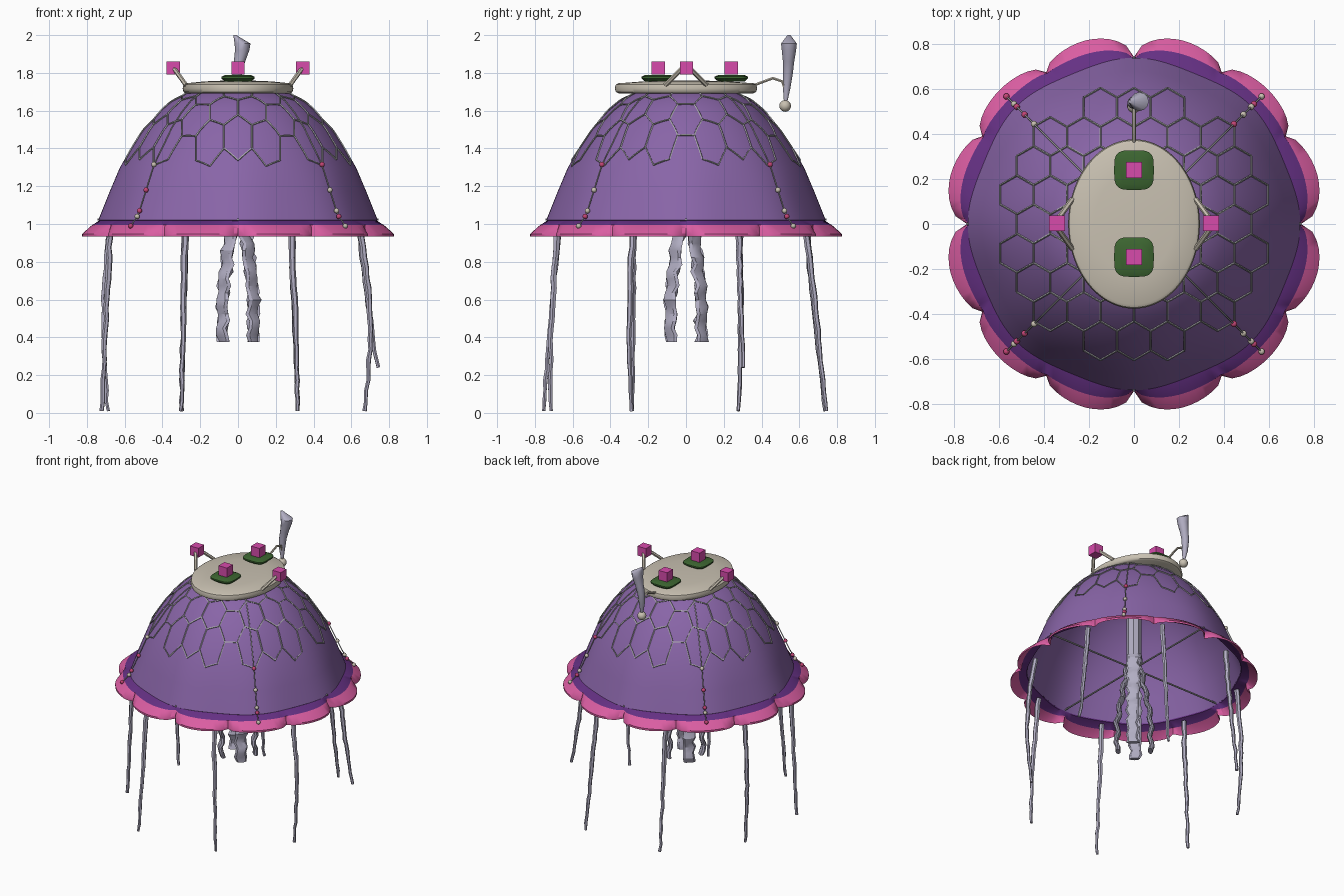
import bpy, bmesh, math, random
from math import sin, cos, pi, hypot
from mathutils import Vector

random.seed(4)
if "Cube" in bpy.data.objects:
    bpy.data.objects.remove(bpy.data.objects["Cube"], do_unlink=True)


def material(name, rgb):
    m = bpy.data.materials.new(name)
    m.use_nodes = True
    m.diffuse_color = (*rgb, 1)
    m.node_tree.nodes["Principled BSDF"].inputs["Base Color"].default_value = (*rgb, 1)
    return m


PURPLE = material("purple", (.25, .13, .39))
DARK = material("dark_purple", (.13, .03, .23))
PINK = material("pink", (.70, .11, .36))
MAGENTA = material("magenta", (.68, .07, .41))
CREAM = material("cream", (.58, .53, .44))
GREEN = material("green", (.045, .13, .03))
LAVENDER = material("pale_lavender", (.44, .42, .54))
GREY = material("grey", (.40, .40, .42))
ROSE = material("rose", (.55, .06, .18))


def finish(name, mesh, mats, angle=40):
    ob = bpy.data.objects.new(name, mesh)
    bpy.context.collection.objects.link(ob)
    for m in mats:
        mesh.materials.append(m)
    for o in bpy.context.selected_objects:
        o.select_set(False)
    ob.select_set(True)
    bpy.context.view_layer.objects.active = ob
    bpy.ops.object.shade_smooth_by_angle(angle=math.radians(angle))


def from_bmesh(name, bm, mats, angle=40):
    mesh = bpy.data.meshes.new(name)
    bmesh.ops.recalc_face_normals(bm, faces=bm.faces)
    bm.to_mesh(mesh)
    bm.free()
    finish(name, mesh, mats, angle)


def loft(name, rings, mats, slots=None, closed=False, angle=40):
    """Join rings of points into a capped solid, or a closed shell; slots colours each band."""
    bm = bmesh.new()
    vs = [[bm.verts.new(p) for p in ring] for ring in rings]
    follow = vs[1:] + vs[:1] if closed else vs[1:]
    for k, (a, b) in enumerate(zip(vs, follow)):
        for i in range(len(a)):
            f = bm.faces.new((a[i - 1], a[i], b[i], b[i - 1]))
            f.material_index = slots[k] if slots else 0
    if not closed:
        bm.faces.new(vs[0])
        bm.faces.new(vs[-1])
    from_bmesh(name, bm, mats, angle)


def tubes(name, paths, mat, resolution=1):
    """Sweep round tubes along paths of (point, radius)."""
    cu = bpy.data.curves.new(name, "CURVE")
    cu.dimensions = "3D"
    cu.bevel_depth = 1
    cu.bevel_resolution = resolution
    cu.use_fill_caps = True
    for path in paths:
        sp = cu.splines.new("POLY")
        sp.points.add(len(path) - 1)
        for pt, (co, r) in zip(sp.points, path):
            pt.co = (*co, 1)
            pt.radius = r
    tmp = bpy.data.objects.new(name + "_path", cu)
    bpy.context.collection.objects.link(tmp)
    dg = bpy.context.evaluated_depsgraph_get()
    mesh = bpy.data.meshes.new_from_object(tmp.evaluated_get(dg))
    bpy.data.objects.remove(tmp, do_unlink=True)
    mesh.materials.clear()
    finish(name, mesh, [mat])


# Bell: revolved thin shell whose hem becomes gently eight sided
PROFILE = [(.02, 1.72), (.2, 1.715), (.28, 1.69), (.35, 1.65), (.41, 1.6), (.5, 1.5),
           (.566, 1.4), (.625, 1.3), (.68, 1.17), (.74, 1.02)]
ANGLES = [2 * pi * i / 144 for i in range(144)]


def bell_z(r):
    for (r0, z0), (r1, z1) in zip(PROFILE, PROFILE[1:]):
        if r <= r1:
            return z0 + (z1 - z0) * (r - r0) / (r1 - r0)
    return PROFILE[-1][1]


def bell_r(r, z, a):
    return r + .009 * (cos(8 * a) - 1) * ((1.72 - z) / .7) ** 2


def ring(rfun, z):
    return [(rfun(a) * cos(a), rfun(a) * sin(a), z) for a in ANGLES]


outer = [ring(lambda a, r=r, z=z: bell_r(r, z, a), z) for r, z in PROFILE]
inner = [ring(lambda a, r=r, z=z: bell_r(r, z, a) * .988, z - .006) for r, z in PROFILE]
loft("bell", outer + inner[::-1], [PURPLE], closed=True)


# Scalloped skirt: dark inner band and pink lobes
def scallop(reach, back):
    def r(a):
        notch = .768 - .025 * cos(4 * a) - back
        return notch + (reach - notch) * abs(sin(6 * a)) ** .5
    return r


HEM = [(lambda a: bell_r(.733, 1.02, a), 1.02), (scallop(.786, .006), .995), (scallop(.845, 0), .947)]
loft("scalloped_skirt", [ring(f, z) for f, z in HEM] + [ring(f, z - .014) for f, z in HEM[::-1]],
     [DARK, PINK], [0, 1, 1, 1, 0, 0], closed=True)
tubes("hem_rods", [[((-.745, 0, 1.025), .006), ((.745, 0, 1.025), .006)],
                   [((0, -.745, 1.025), .006), ((0, .745, 1.025), .006)]], GREY)

# Honeycomb net draped straight down on the bell
W, R = .149, .086
edges = {}
for row in range(-4, 5):
    for k in range(-5, 6):
        cx, cy = (k + .5 * (row % 2)) * W, row * W * .872
        if hypot(cx, cy) > .57:
            continue
        pts = [(round(cx + W / 1.732 * cos(pi / 6 + i * pi / 3), 3),
                round(cy + R * sin(pi / 6 + i * pi / 3), 3)) for i in range(6)]
        for p, q in zip(pts, pts[1:] + pts[:1]):
            mid = (round((p[0] + q[0]) / 2, 2), round((p[1] + q[1]) / 2, 2))
            if hypot(*mid) > .24:
                edges[mid] = (p, q)
net = []
for p, q in edges.values():
    path = []
    for t in (0, .33, .67, 1):
        x, y = p[0] + (q[0] - p[0]) * t, p[1] + (q[1] - p[1]) * t
        path.append(((x, y, bell_z(hypot(x, y)) + .005), .0045))
    net.append(path)
tubes("honeycomb_net", net, GREY, 0)

# Oval top plate with soft rim
OVAL = [(.95, 1.692), (.985, 1.7), (1, 1.718), (.985, 1.738), (.95, 1.745), (.6, 1.755), (.2, 1.76)]
loft("top_plate", [[(.293 * s * cos(a), .377 * s * sin(a), z) for a in ANGLES] for s, z in OVAL],
     [CREAM])


# Green pads and magenta cubes
def box(name, center, size, mat):
    bm = bmesh.new()
    bmesh.ops.create_cube(bm, size=size)
    bmesh.ops.translate(bm, vec=center, verts=bm.verts)
    from_bmesh(name, bm, [mat])


def squircle(a):
    return .088 / (abs(cos(a)) ** 4 + abs(sin(a)) ** 4) ** .25


for label, y in (("front", -.147), ("back", .24)):
    loft(label + "_pad", [[(s * squircle(a) * cos(a), y + s * squircle(a) * sin(a), z)
                           for a in ANGLES[::4]]
                          for s, z in ((.8, 1.755), (1, 1.77), (1, 1.78), (.75, 1.79))],
         [GREEN])
    box(label + "_cube", (0, y, 1.826), .07, MAGENTA)
for label, s in (("left", 1), ("right", -1)):
    box(label + "_cube", (s * .343, .003, 1.826), .07, MAGENTA)
    tubes(label + "_cube_arms", [[((s * .34, t * .02, 1.825), .012), ((s * .275, t * .11, 1.735), .012)]
                                 for t in (-1, 1)], CREAM)


# Rear hook with ball and pale horn
def ball(name, center, r, mat):
    bm = bmesh.new()
    bmesh.ops.create_uvsphere(bm, u_segments=14, v_segments=8, radius=r)
    bmesh.ops.translate(bm, vec=center, verts=bm.verts)
    from_bmesh(name, bm, [mat], 60)


tubes("rear_hook", [[((0, .36, 1.735), .008), ((0, .46, 1.772), .008), ((0, .51, 1.755), .008),
                     ((0, .525, 1.71), .008), ((0, .525, 1.63), .008)]], CREAM)
ball("rear_ball", (0, .525, 1.625), .031, CREAM)
HORN = [(0, .527, 1.64, .008), (-.006, .533, 1.72, .02), (-.004, .54, 1.8, .026), (.008, .543, 1.86, .03),
        (.022, .545, 1.92, .038), (.024, .545, 1.955, .042), (-.017, .545, 2.0, .008)]
loft("rear_horn", [[(x + r * cos(a), y + r * sin(a), z) for a in ANGLES[::12]]
                   for x, y, z, r in HORN], [LAVENDER])

# Four bead strings over the diagonals
BEADS = [(.445, 1.315), (.487, 1.18), (.522, 1.07), (.534, 1.04), (.568, .99)]
for sx in (-1, 1):
    for sy in (-1, 1):
        side = ("back_" if sy > 0 else "front_") + ("left" if sx > 0 else "right")
        line = [(d, bell_z(d * 1.414) + .006) for d in (.19, .25, .3, .35, .4)] + BEADS
        tubes(side + "_bead_thread", [[((sx * d, sy * d, z), .0035) for d, z in line]], GREY)
        for i, (d, z) in enumerate(BEADS):
            ball(f"{side}_bead_{i + 1}", (sx * d, sy * d, z), .014,
                 ROSE if (i in (0, 3)) == (sx > 0) else CREAM)

# Eight long thin tentacles: start, tip (x, y) and outward bulge
TENTACLES = [((.645, .28), (.74, .305), -.01), ((.645, -.28), (.67, -.285), .045),
             ((-.677, .28), (-.69, .275), .03), ((-.677, -.28), (-.72, -.285), 0),
             ((.28, .635), (.317, .745), 0), ((-.28, .635), (-.3, .735), 0),
             ((.28, -.677), (.315, -.715), .015), ((-.28, -.677), (-.3, -.755), 0)]
for i, (start, tip, bulge) in enumerate(TENTACLES):
    top = Vector((*start, .985))
    end = Vector((*tip, .24 if i == 0 else .01))
    outward = Vector((*start, 0)).normalized()
    path = []
    for k in range(19):
        t = k / 18
        wob = Vector((random.uniform(-.004, .004), random.uniform(-.004, .004), 0))
        path.append((top.lerp(end, t) + outward * bulge * sin(pi * t) + wob,
                     .017 - .008 * t + random.uniform(0, .003)))
    tubes(f"tentacle_{i + 1}", [path], LAVENDER)

# Central stalk and four ruffled ribbon arms, broad side facing outward
tubes("central_stalk", [[((0, 0, 1.71), .05), ((0, 0, 1.08), .05)]], LAVENDER, 2)
for i in range(4):
    a = pi / 4 + i * pi / 2
    out, side = Vector((cos(a), sin(a), 0)), Vector((-sin(a), cos(a), 0))
    rings = []
    for k in range(21):
        t = k / 20
        mid = out * (.03 + .085 * min(1, t * 1.5) + .01 * sin(k * 1.7 + i)) + side * .006 * sin(k * 2.3)
        mid.z = 1.12 - .745 * t
        broad = .046 - .006 * t + .006 * sin(k * 2.6 + i)
        rings.append([mid + side * broad * cos(b) + out * .017 * sin(b) for b in ANGLES[::18]])
    loft(f"ruffled_arm_{i + 1}", rings, [LAVENDER], angle=30)
